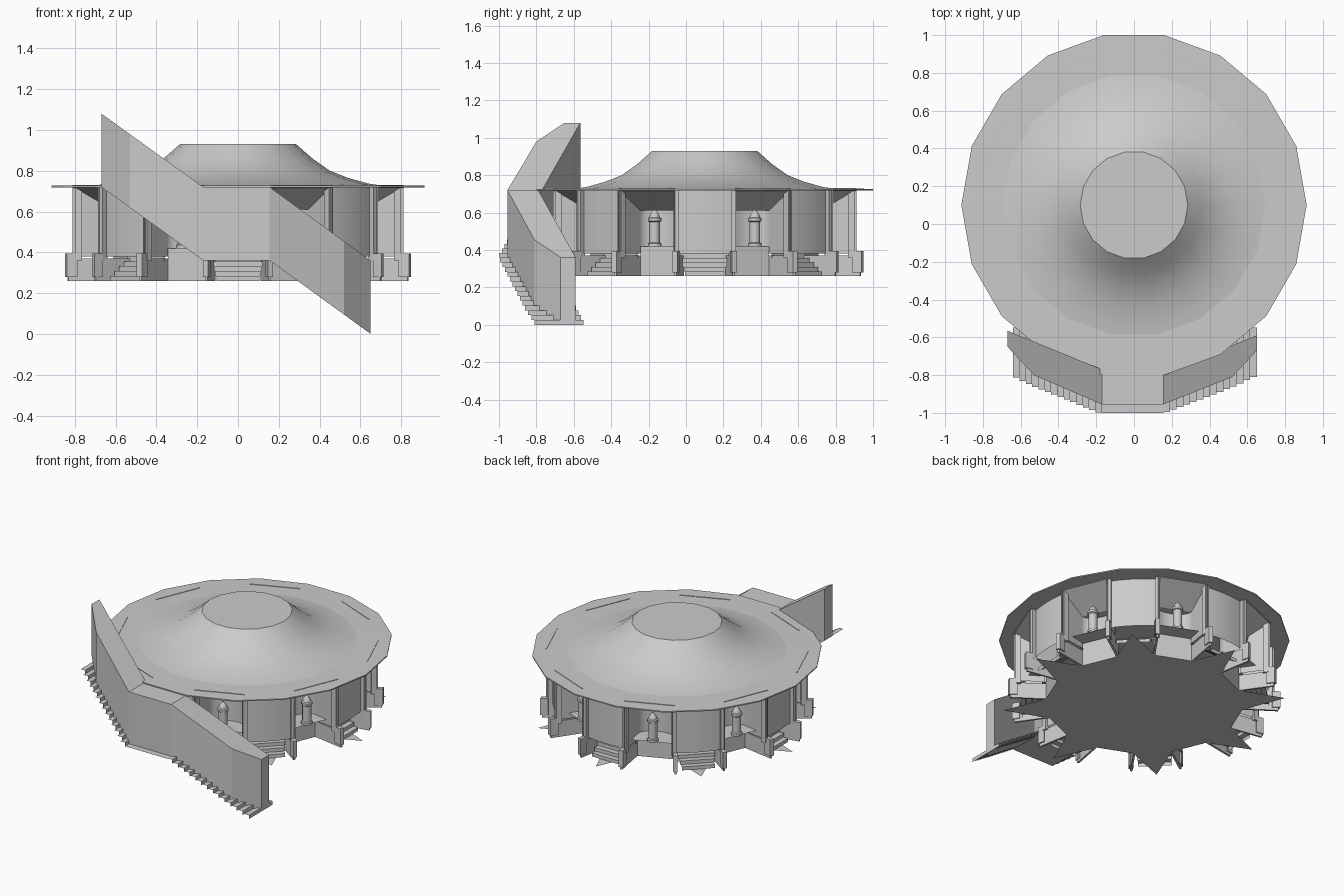
import bpy, bmesh
from math import pi, sin, cos, radians
from mathutils import Vector

if "Cube" in bpy.data.objects:
    bpy.data.objects.remove(bpy.data.objects["Cube"])

CY = 0.1          # centre of the round pavilion
ROOF, FLOOR, SILL = 0.723, 0.26, 0.42


def mesh_object(name, verts, faces, smooth=None, fix=False):
    me = bpy.data.meshes.new(name)
    me.from_pydata(verts, [], faces)
    ob = bpy.data.objects.new(name, me)
    bpy.context.collection.objects.link(ob)
    if fix:
        bm = bmesh.new()
        bm.from_mesh(me)
        bmesh.ops.recalc_face_normals(bm, faces=bm.faces)
        bm.to_mesh(me)
        bm.free()
    if smooth:
        bpy.context.view_layer.objects.active = ob
        ob.select_set(True)
        bpy.ops.object.shade_smooth_by_angle(angle=radians(smooth))
        ob.select_set(False)
    return ob


def polar(a, r, t, z):
    """Point at radius r along direction a, shifted sideways by t."""
    return (r * cos(a) - t * sin(a), CY + r * sin(a) + t * cos(a), z)


def lathe(name, profile, n, cx=0, cy=CY, smooth=None):
    v = [(cx + r * cos(2 * pi * i / n), cy + r * sin(2 * pi * i / n), z)
         for r, z in profile for i in range(n)]
    f = [(j * n + i, j * n + (i + 1) % n, (j + 1) * n + (i + 1) % n, (j + 1) * n + i)
         for j in range(len(profile) - 1) for i in range(n)]
    f.append(tuple(range((len(profile) - 1) * n, len(profile) * n)))
    return mesh_object(name, v, f, smooth)


def strip(name, a, path, z0, z1, smooth=None):
    """Upright sheet following a path of (radius, sideways) points."""
    n = len(path)
    v = [polar(a, r, t, z) for z in (z0, z1) for r, t in path]
    f = [(i, i + 1, n + i + 1, n + i) for i in range(n - 1)]
    return mesh_object(name, v, f, smooth)


def prism(name, a, plan, z0, z1):
    """Closed block with a (radius, sideways) plan."""
    n = len(plan)
    v = [polar(a, r, t, z) for z in (z0, z1) for r, t in plan]
    f = [(i, (i + 1) % n, n + (i + 1) % n, n + i) for i in range(n)]
    f += [tuple(range(n))[::-1], tuple(range(n, 2 * n))]
    return mesh_object(name, v, f, fix=True)


# Roof: flat 18-sided brim and raised dome
lathe("roof_brim", [(0.70, ROOF - 0.004), (0.914, ROOF - 0.004), (0.914, ROOF + 0.004),
                    (0.70, ROOF + 0.006)], 18)
lathe("roof_dome", [(0.71, 0.727), (0.64, 0.737), (0.54, 0.765), (0.45, 0.80),
                    (0.365, 0.86), (0.285, 0.93)], 18, smooth=35)

# Star-shaped floor sheet with eight points
star = []
for k in range(8):
    a = k * pi / 4
    star += [polar(a, 0.89, 0, FLOOR), polar(a + pi / 8, 0.61, -0.12, FLOOR),
             polar(a + pi / 8, 0.61, 0.12, FLOOR)]
mesh_object("star_floor", star, [tuple(range(24))])

for k in range(8):
    # Curved wall panel above each star point
    a = k * pi / 4
    arc = [(0.785 * cos(t), 0.785 * sin(t)) for t in [radians(-11 + 22 * i / 6) for i in range(7)]]
    strip("wall_panel", a, arc, 0.38, ROOF, 40)
    # Entrance steps under the panel
    for i in range(5):
        r0, r1 = 0.60 + 0.036 * i, 0.60 + 0.036 * (i + 1)
        z, w = 0.38 - 0.024 * i, 0.13 - 0.006 * i
        v = [polar(a, r0, -w, z), polar(a, r1, -w, z), polar(a, r1, w, z), polar(a, r0, w, z),
             polar(a, r1, -w, z - 0.024), polar(a, r1, w, z - 0.024)]
        mesh_object("entrance_step", v, [(0, 1, 2, 3), (1, 4, 5, 2)])
    # Posts at both edges of the panel
    for s in (-1, 1):
        prism("corner_post", a, [(0.765, s * 0.14), (0.80, s * 0.14), (0.80, s * 0.168),
                                 (0.765, s * 0.168)], 0.36, ROOF)

    # Alcove: base, rounded back, splayed sides, sloping ceiling and lintel
    b = a + pi / 8
    strip("alcove_base", b, [(0.61, -0.12), (0.61, 0.12)], FLOOR, SILL)
    back = [(0.62 - 0.06 * sin(pi * i / 8), -0.115 * cos(pi * i / 8)) for i in range(9)]
    strip("alcove_back", b, back, SILL, 0.61, 50)
    mesh_object("alcove_sill", [polar(b, r, t, SILL) for r, t in
                back + [(0.72, 0.135), (0.72, -0.135)]], [tuple(range(11))[::-1]])
    ceil = [polar(b, r, t, 0.61) for r, t in back] + [
        polar(b, 0.81, 0.162, ROOF), polar(b, 0.81, -0.162, ROOF)]
    mid = polar(b, 0.62, 0, 0.61)
    mesh_object("alcove_ceiling", ceil + [mid],
                [(i, i + 1, 11) for i in range(8)] + [(0, 11, 10), (11, 8, 9), (11, 9, 10)])
    prism("alcove_lintel", b, [(0.805, -0.162), (0.812, -0.162), (0.812, 0.162),
                               (0.805, 0.162)], ROOF - 0.008, ROOF + 0.008)
    for s in (-1, 1):
        strip("alcove_side", b, [(0.62, s * 0.115), (0.81, s * 0.162)], 0.38, ROOF)
        prism("base_fin", b, [(0.61, s * 0.12), (0.83, s * 0.168), (0.83, s * 0.182),
                              (0.61, s * 0.134)], FLOOR, 0.37)
        prism("fin_foot", b, [(0.79, s * 0.15), (0.84, s * 0.162), (0.84, s * 0.19),
                              (0.79, s * 0.18)], 0.28, 0.395)
    # Lamp standing in the alcove
    x, y, _ = polar(b, 0.70, 0, 0)
    lathe("lamp", [(0.036, SILL), (0.036, 0.435), (0.029, 0.44), (0.029, 0.55), (0.036, 0.555),
                   (0.036, 0.57), (0.028, 0.575), (0.022, 0.595), (0.01, 0.608), (0.006, 0.615)],
          12, x, y, 35)


# Front ramp: solid parapet bent round the front, high on the left, low on the right
def ramp_top(x):
    if x < -0.17:
        return 0.72 + (-0.17 - x) * 0.72
    return 0.72 - max(0, x - 0.155) * 0.727


def lerp(pts, x):
    for (x0, y0), (x1, y1) in zip(pts, pts[1:]):
        if x <= x1:
            return y0 + (y1 - y0) * (x - x0) / (x1 - x0)
    return pts[-1][1]


outer = [(-0.67, -0.65), (-0.53, -0.80), (-0.17, -0.955), (0.155, -0.955), (0.52, -0.81), (0.65, -0.67)]
inner = [(-0.67, -0.565), (-0.17, -0.77), (0.155, -0.79), (0.65, -0.59)]
v, f = [], []
for x, yo in outer:
    yi, zt = lerp(inner, x), ramp_top(x)
    v += [(x, yo, zt - 0.36), (x, yo, zt), (x, yi, zt), (x, yi, zt - 0.36)]
for i in range(len(outer) - 1):
    f += [(4 * i + j, 4 * i + (j + 1) % 4, 4 * i + 4 + (j + 1) % 4, 4 * i + 4 + j) for j in range(4)]
f += [(0, 1, 2, 3), (20, 21, 22, 23)]
mesh_object("ramp_parapet", v, f, fix=True)

# Stair flights: zigzag sheets below the parapet, with a landing between
tread_out = [(-0.67, -0.79), (-0.53, -0.86), (-0.18, -1.0), (0.16, -1.0), (0.53, -0.86), (0.65, -0.80)]
tread_in = [(-0.67, -0.53), (-0.17, -0.73), (0.16, -0.73), (0.65, -0.54)]
N = 14
for name, xa, xb in (("lower_stair", 0.155, 0.65), ("upper_stair", -0.64, -0.17)):
    v, f = [], []
    for i in range(N):
        x0, x1 = xa + (xb - xa) * i / N, xa + (xb - xa) * (i + 1) / N
        z0, z1 = ramp_top(x0) - 0.36, ramp_top(x1) - 0.36
        xm = (x0 + x1) / 2
        yo, yi = lerp(tread_out, xm), lerp(tread_in, xm)
        q = len(v)
        v += [(x0, yo, z0), (x1, yo, z0), (x1, yi, z0), (x0, yi, z0), (x1, yo, z1), (x1, yi, z1)]
        f += [(q, q + 1, q + 2, q + 3), (q + 1, q + 4, q + 5, q + 2)]
    mesh_object(name, v, f)
mesh_object("stair_landing", [(-0.17, -1, 0.36), (0.155, -1, 0.36), (0.155, -0.73, 0.36),
                              (-0.17, -0.73, 0.36)], [(0, 1, 2, 3)])
